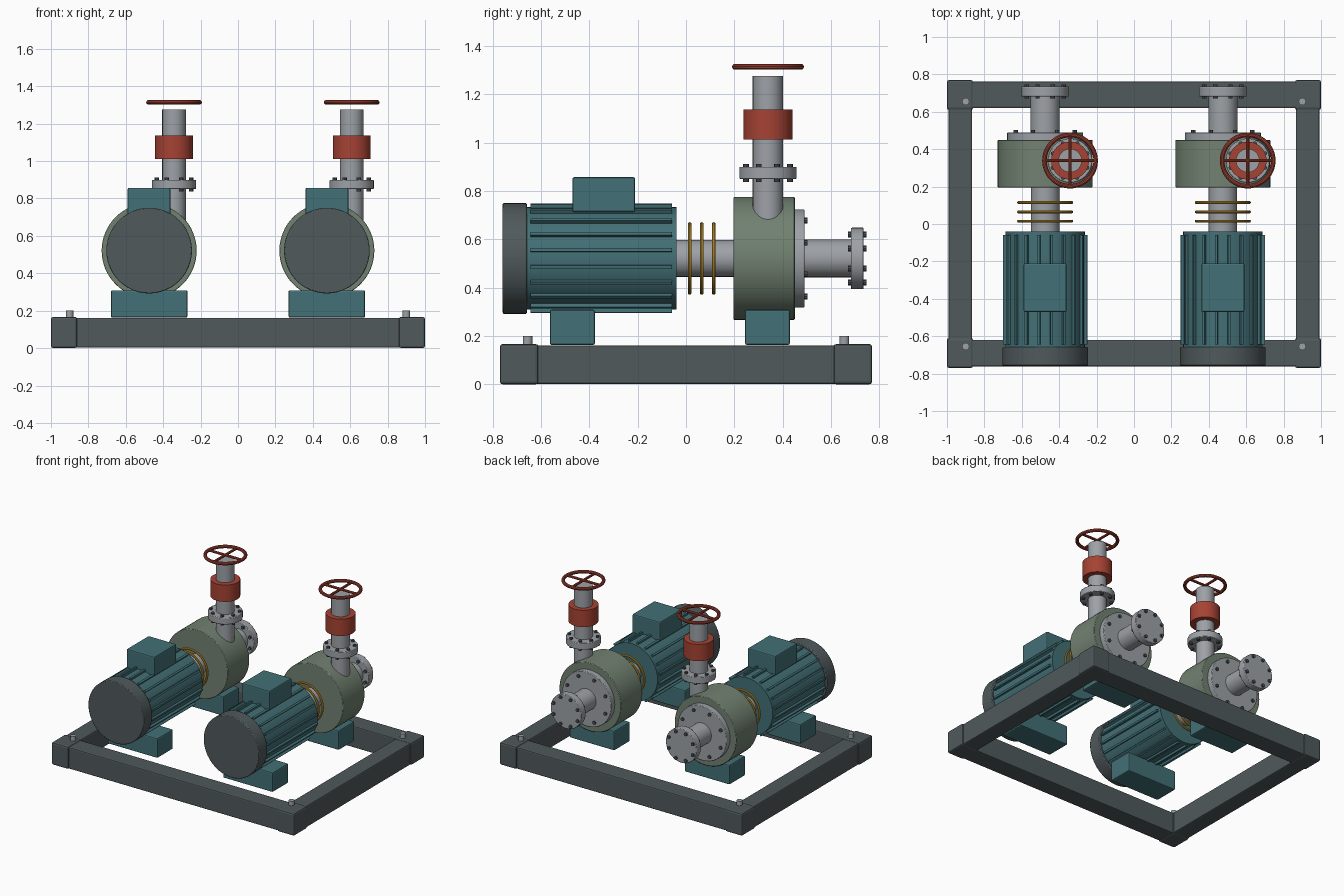
import bpy
import math
from mathutils import Matrix, Vector

default_cube = bpy.data.objects.get("Cube")
if default_cube:
    bpy.data.objects.remove(default_cube, do_unlink=True)


def material(name, rgb):
    mat = bpy.data.materials.new(name)
    mat.use_nodes = True
    mat.diffuse_color = (*rgb, 1)
    mat.node_tree.nodes["Principled BSDF"].inputs["Base Color"].default_value = (*rgb, 1)
    return mat


DARK = material("dark steel", (0.08, 0.1, 0.106))
TEAL = material("teal paint", (0.055, 0.16, 0.18))
SAGE = material("sage paint", (0.165, 0.22, 0.165))
GREY = material("pipe grey", (0.34, 0.36, 0.385))
RED = material("valve red", (0.38, 0.055, 0.033))
GOLD = material("guard yellow", (0.6, 0.33, 0.03))
BOLT = material("bolt steel", (0.075, 0.088, 0.1))


def finish(name, mat, bevel=0, smooth=True):
    ob = bpy.context.object
    ob.name = name
    ob.data.materials.append(mat)
    if smooth:
        bpy.ops.object.shade_smooth_by_angle(angle=math.radians(35))
    if bevel:
        mod = ob.modifiers.new("soft edges", "BEVEL")
        mod.width = bevel
        mod.segments = 2
        mod.limit_method = "ANGLE"
    return ob


def box(name, mat, centre, size, bevel=0.008):
    bpy.ops.mesh.primitive_cube_add(size=1, location=centre)
    ob = bpy.context.object
    ob.data.transform(Matrix.Diagonal((*size, 1)))
    return finish(name, mat, bevel, smooth=False)


def cylinder(name, mat, start, end, radius, sides=48, bevel=0):
    a, b = Vector(start), Vector(end)
    bpy.ops.mesh.primitive_cylinder_add(vertices=sides, radius=radius, depth=(b - a).length,
                                        location=(a + b) / 2)
    bpy.context.object.rotation_euler = (b - a).to_track_quat("Z", "Y").to_euler()
    return finish(name, mat, bevel)


def torus(name, mat, centre, major, minor, rotation=(0, 0, 0)):
    bpy.ops.mesh.primitive_torus_add(location=centre, rotation=rotation, major_radius=major,
                                     minor_radius=minor, major_segments=48, minor_segments=10)
    return finish(name, mat)


def flange(name, start, end, radius, bolt_ring, overhang, bolt_radius=0.012):
    """Disc between two points with eight through bolts around its axis."""
    a, b = Vector(start), Vector(end)
    axis = (b - a).normalized()
    side = Vector((1, 0, 0))
    up = axis.cross(side)
    cylinder(name, GREY, a, b, radius, bevel=0.004)
    for i in range(8):
        t = (i + 0.5) * math.tau / 8
        offset = (side * math.cos(t) + up * math.sin(t)) * bolt_ring
        cylinder(f"{name}_bolt_{i + 1}", BOLT, a + offset - axis * overhang,
                 b + offset + axis * overhang, bolt_radius, sides=8)


# Base frame: rails, corner blocks and anchor bolts
RAIL_X, RAIL_Y = 0.928, 0.69
for s, end in ((-1, "front"), (1, "back")):
    box(f"{end}_rail", DARK, (0, s * RAIL_Y, 0.082), (1.8, 0.142, 0.16))
for s, side in ((-1, "right"), (1, "left")):
    box(f"{side}_rail", DARK, (s * RAIL_X, 0, 0.082), (0.126, 1.3, 0.16))
    for e, end in ((-1, "front"), (1, "back")):
        box(f"{end}_{side}_corner", DARK, (s * 0.93, e * RAIL_Y, 0.0835), (0.14, 0.16, 0.167), 0.012)
        cylinder(f"{end}_{side}_anchor_bolt", GREY, (s * 0.9, e * 0.655, 0.15),
                 (s * 0.9, e * 0.655, 0.2), 0.02, sides=12)

AXIS_Z = 0.521
FINS = 20


def pump(side, cx):
    def at(y, z=AXIS_Z, dx=0):
        return (cx + dx, y, z)

    # Motor with cooling fins, fan cover, terminal box and feet
    cylinder(f"{side}_motor_body", TEAL, at(-0.67), at(-0.04), 0.212)
    cylinder(f"{side}_fan_cover", DARK, at(-0.758), at(-0.658), 0.229, bevel=0.005)
    for i in range(FINS):
        t = (i + 0.5) * math.tau / FINS
        fin = box(f"{side}_motor_fin_{i + 1}", TEAL,
                  at(-0.351, AXIS_Z + 0.213 * math.sin(t), 0.213 * math.cos(t)),
                  (0.03, 0.585, 0.014), 0)
        fin.rotation_euler.y = -t
    box(f"{side}_terminal_box", TEAL, at(-0.34, 0.785), (0.23, 0.26, 0.144))
    box(f"{side}_motor_foot", TEAL, at(-0.47, 0.236), (0.41, 0.186, 0.146))
    box(f"{side}_pump_foot", TEAL, at(0.337, 0.236), (0.37, 0.186, 0.146))

    # Coupling shaft with guard rings
    cylinder(f"{side}_shaft", GREY, at(-0.05), at(0.21), 0.076, sides=32)
    for i in range(3):
        torus(f"{side}_guard_ring_{i + 1}", GOLD, at(0.015 + 0.05 * i), 0.142, 0.008,
              (math.pi / 2, 0, 0))

    # Pump casing, cover and suction pipe
    cylinder(f"{side}_pump_casing", SAGE, at(0.196), at(0.45), 0.254, sides=64, bevel=0.004)
    flange(f"{side}_casing_cover", at(0.445), at(0.49), 0.203, 0.17, 0.012)
    cylinder(f"{side}_suction_pipe", GREY, at(0.45), at(0.72), 0.078, sides=32)
    flange(f"{side}_suction_flange", at(0.682), at(0.735), 0.127, 0.107, 0.012)

    # Discharge pipe with flange and valve
    dx, y = 0.133, 0.339
    cylinder(f"{side}_discharge_pipe", GREY, at(y, 0.55, dx), at(y, 1.276, dx), 0.063, sides=32)
    flange(f"{side}_discharge_flange", at(y, 0.85, dx), at(y, 0.9, dx), 0.118, 0.099, 0.012)
    cylinder(f"{side}_valve_collar", RED, at(y, 1.012, dx), at(y, 1.137, dx), 0.101)
    torus(f"{side}_handwheel_rim", RED, at(y, 1.314, dx), 0.137, 0.012)
    for i, (ox, oy) in enumerate(((0.137, 0), (0, 0.137))):
        cylinder(f"{side}_handwheel_spoke_{i + 1}", RED, at(y - oy, 1.314, dx - ox),
                 at(y + oy, 1.314, dx + ox), 0.009, sides=10)


pump("right", -0.475)
pump("left", 0.475)
